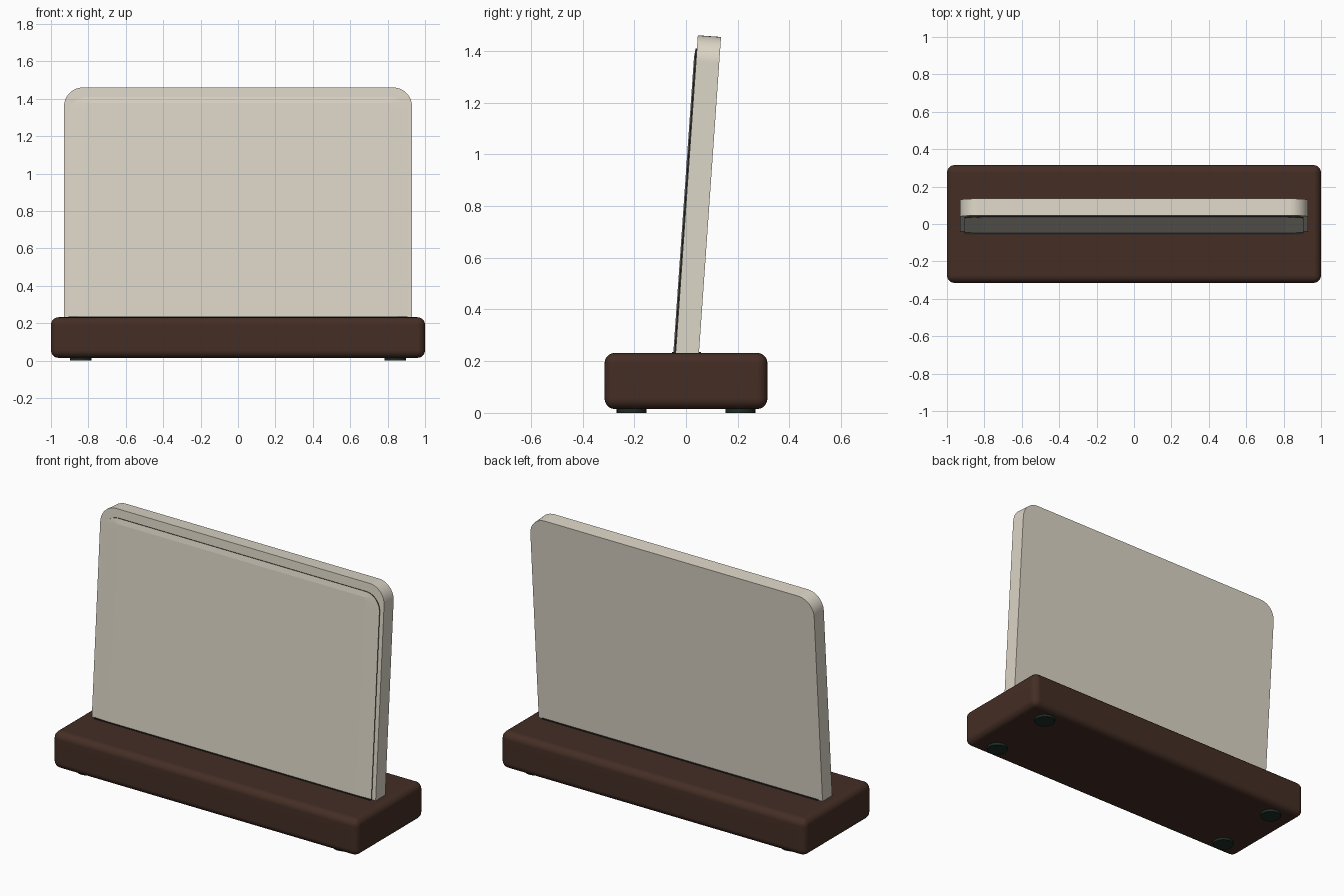
import bpy, bmesh, math

if "Cube" in bpy.data.objects:
    bpy.data.objects.remove(bpy.data.objects["Cube"], do_unlink=True)


def material(name, rgb):
    mat = bpy.data.materials.new(name)
    mat.use_nodes = True
    mat.diffuse_color = (*rgb, 1)
    mat.node_tree.nodes["Principled BSDF"].inputs["Base Color"].default_value = (*rgb, 1)
    return mat


cream = material("warm cream", (0.72, 0.67, 0.57))
brown = material("dark walnut", (0.058, 0.027, 0.018))
black = material("seam black", (0.02, 0.02, 0.02))
green = material("rubber green", (0.012, 0.026, 0.019))


def make_object(name, bm, mats, smooth=True):
    bmesh.ops.recalc_face_normals(bm, faces=bm.faces)
    mesh = bpy.data.meshes.new(name)
    bm.to_mesh(mesh)
    bm.free()
    for mat in mats:
        mesh.materials.append(mat)
    obj = bpy.data.objects.new(name, mesh)
    bpy.context.collection.objects.link(obj)
    if smooth:
        bpy.ops.object.select_all(action="DESELECT")
        obj.select_set(True)
        bpy.context.view_layer.objects.active = obj
        bpy.ops.object.shade_smooth_by_angle(angle=math.radians(40))
        obj.modifiers.new("even_shading", "WEIGHTED_NORMAL").keep_sharp = True
    return obj


def box(low, high):
    bm = bmesh.new()
    bmesh.ops.create_cube(bm, size=1)
    for v in bm.verts:
        v.co = [(a + b) / 2 + c * (b - a) for a, b, c in zip(low, high, v.co)]
    return bm


def round_edges(bm, width, segments):
    edges = [e for e in bm.edges if e.calc_face_angle(0) > math.radians(60)]
    bmesh.ops.bevel(bm, geom=edges, offset=width, segments=segments,
                    profile=0.5, affect="EDGES")


def outline(half, bottom, top, radius, steps=10):
    """Rectangle with rounded upper corners, as (x, z) points."""
    pts = [(half, bottom)]
    for side in (0, 1):
        for i in range(steps + 1):
            a = math.pi / 2 * (side + i / steps)
            cx = (half - radius) * (1 - 2 * side)
            pts.append((cx + radius * math.cos(a), top - radius + radius * math.sin(a)))
    return pts + [(-half, bottom)]


def loft(loops):
    """Skin a stack of equal loops and cap both ends."""
    bm = bmesh.new()
    rings = [[bm.verts.new(p) for p in loop] for loop in loops]
    n = len(rings[0])
    for a, b in zip(rings, rings[1:]):
        for i in range(n):
            j = (i + 1) % n
            bm.faces.new((a[i], a[j], b[j], b[i]))
    bm.faces.new(rings[0])
    bm.faces.new(rings[-1])
    return bm


def lean(obj):
    obj.location = (0, 0.005, 0.232)
    obj.rotation_euler.x = math.radians(-4)


# Wooden base
base = box((-1, -0.315, 0.015), (1, 0.315, 0.232))
round_edges(base, 0.04, 5)
make_object("base", base, [brown])

# Dark slot lining around the foot of the panel
make_object("slot_lining", box((-0.905, -0.055, 0.2), (0.905, 0.058, 0.236)), [black], False)

# Leaning panel body
shape = outline(0.93, -0.1, 1.228, 0.1)
body = loft([[(x, y, z) for x, z in shape] for y in (0.045, -0.045)])
round_edges(body, 0.02, 4)
lean(make_object("panel_body", body, [cream]))

# Front plate: dark edge, cream face with a gently raised centre
rim = outline(0.905, -0.05, 1.177, 0.095)
centre = [(max(-0.81, min(0.81, x)), min(z, 1.145)) for x, z in rim]
plate = loft([[(x, -0.044, z) for x, z in rim],
              [(x, -0.05, z) for x, z in rim],
              [(x, -0.054, z) for x, z in centre]])
bmesh.ops.remove_doubles(plate, verts=plate.verts, dist=0.0005)
plate.normal_update()
for f in plate.faces:
    f.material_index = 1 if abs(f.normal.y) < 0.5 else 0
lean(make_object("front_plate", plate, [cream, black], False))

# Rubber feet
for x, side in ((-0.84, "right"), (0.84, "left")):
    for y, end in ((-0.21, "front"), (0.21, "back")):
        foot = bmesh.new()
        bmesh.ops.create_cone(foot, cap_ends=True, segments=32,
                              radius1=0.058, radius2=0.058, depth=0.03)
        obj = make_object(f"{end}_{side}_foot", foot, [green])
        obj.location = (x, y, 0.015)
